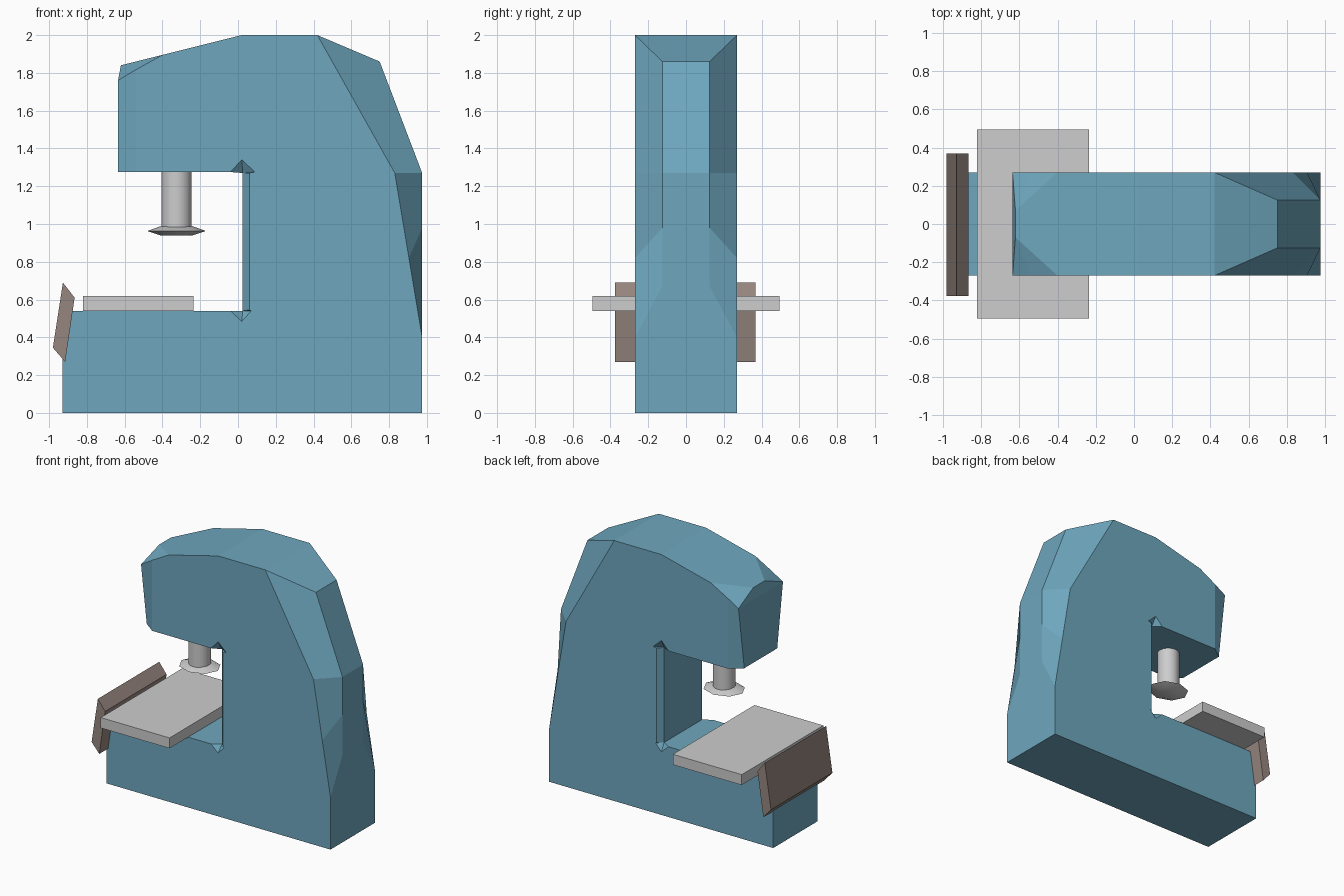
import bpy, bmesh, math

if "Cube" in bpy.data.objects:
    bpy.data.objects.remove(bpy.data.objects["Cube"])


def material(name, rgb):
    m = bpy.data.materials.new(name)
    m.diffuse_color = (*rgb, 1)
    m.use_nodes = True
    m.node_tree.nodes["Principled BSDF"].inputs["Base Color"].default_value = m.diffuse_color
    return m


BLUE = material("steel blue paint", (0.156, 0.386, 0.515))
GREY = material("light grey metal", (0.61, 0.61, 0.61))
BROWN = material("brown panel", (0.305, 0.238, 0.212))


def finish(name, bm, mat, smooth=None):
    bmesh.ops.recalc_face_normals(bm, faces=bm.faces)
    me = bpy.data.meshes.new(name)
    bm.to_mesh(me)
    bm.free()
    me.materials.append(mat)
    ob = bpy.data.objects.new(name, me)
    bpy.context.collection.objects.link(ob)
    if smooth:
        bpy.context.view_layer.objects.active = ob
        ob.select_set(True)
        bpy.ops.object.shade_smooth_by_angle(angle=math.radians(smooth))
        ob.select_set(False)
    return ob


def extrude_profile(name, pts, y0, y1, mat):
    bm = bmesh.new()
    f = bm.faces.new([bm.verts.new((x, y0, z)) for x, z in pts])
    ext = bmesh.ops.extrude_face_region(bm, geom=[f])["geom"]
    bmesh.ops.translate(bm, vec=(0, y1 - y0, 0),
                        verts=[v for v in ext if isinstance(v, bmesh.types.BMVert)])
    return finish(name, bm, mat)


def lathe(name, rings, n, cx, mat, ky=1.0, smooth=35):
    bm = bmesh.new()
    loops = [[bm.verts.new((cx + r * math.cos(2 * math.pi * i / n),
                            ky * r * math.sin(2 * math.pi * i / n), z))
              for i in range(n)] for r, z in rings]
    for a, b in zip(loops, loops[1:]):
        for i in range(n):
            j = (i + 1) % n
            bm.faces.new((a[i], a[j], b[j], b[i]))
    bm.faces.new(loops[0])
    bm.faces.new(loops[-1])
    return finish(name, bm, mat, smooth)


# C-shaped frame: each flat side point (x, z) is paired with an optional
# chamfer point (x, half width, z); None means a square edge
W = 0.27
SPINE = 0.125
TOP_IN = (0.025, 0.23, 1.27)
LOW_IN = (0.025, 0.23, 0.54)
NOSE = (-0.62, 0.07, 1.84)
FRAME = [
    ((-0.93, 0), None), ((0.975, 0), None), ((0.975, 0.4), None),
    ((0.975, 0.4), (0.975, SPINE, 0.67)),
    ((0.905, 0.82), (0.975, SPINE, 0.98)),
    ((0.83, 1.27), (0.975, SPINE, 1.27)),
    ((0.42, 2.0), (0.75, SPINE, 1.86)), ((0.42, 2.0), None),
    ((0.02, 2.0), None), ((-0.4, 1.895), None),
    ((-0.4, 1.895), NOSE), ((-0.54, 1.817), NOSE),
    ((-0.54, 1.817), (-0.635, W, 1.76)),
    ((-0.54, 1.275), (-0.635, 0.2, 1.275)), ((-0.54, 1.275), None),
    ((-0.04, 1.275), None),
    ((0.02, 1.34), TOP_IN), ((0.09, 1.275), TOP_IN), ((0.06, 1.27), TOP_IN),
    ((0.06, 0.545), LOW_IN), ((0.07, 0.54), LOW_IN), ((0.02, 0.485), LOW_IN),
    ((-0.04, 0.54), None), ((-0.93, 0.54), None),
]
bm = bmesh.new()
cache = {}


def face(points):
    points = list(dict.fromkeys(points))
    if len(points) > 2:
        for p in points:
            if p not in cache:
                cache[p] = bm.verts.new(p)
        bm.faces.new([cache[p] for p in points])


side = [(x, W, z) for (x, z), _ in FRAME]
inner = [c or s for s, (_, c) in zip(side, FRAME)]


def flip(p, s):
    return (p[0], p[1] * s, p[2])


for s in (1, -1):
    face([flip(p, s) for p in side])
for i in range(len(FRAME)):
    j = (i + 1) % len(FRAME)
    for s in (1, -1):
        face([flip(p, s) for p in (side[i], side[j], inner[j], inner[i])])
    if inner[i] != inner[j]:
        face([inner[i], inner[j], flip(inner[j], -1), flip(inner[i], -1)])
finish("c_frame", bm, BLUE)

# Work table
extrude_profile("work_table", [(-0.82, 0.54), (-0.235, 0.54), (-0.235, 0.62), (-0.82, 0.62)],
                -0.495, 0.495, GREY)

# Tilted control panel on the front of the base
extrude_profile("control_panel", [(-0.927, 0.69), (-0.865, 0.61), (-0.915, 0.27), (-0.98, 0.345)],
                -0.377, 0.368, BROWN)

# Press ram and its flared foot
lathe("press_ram", [(0.08, 0.96), (0.08, 1.29)], 16, -0.325, GREY)
lathe("ram_foot", [(0.08, 0.938), (0.155, 0.963), (0.08, 0.99)], 8, -0.325, GREY, ky=0.85, smooth=60)
